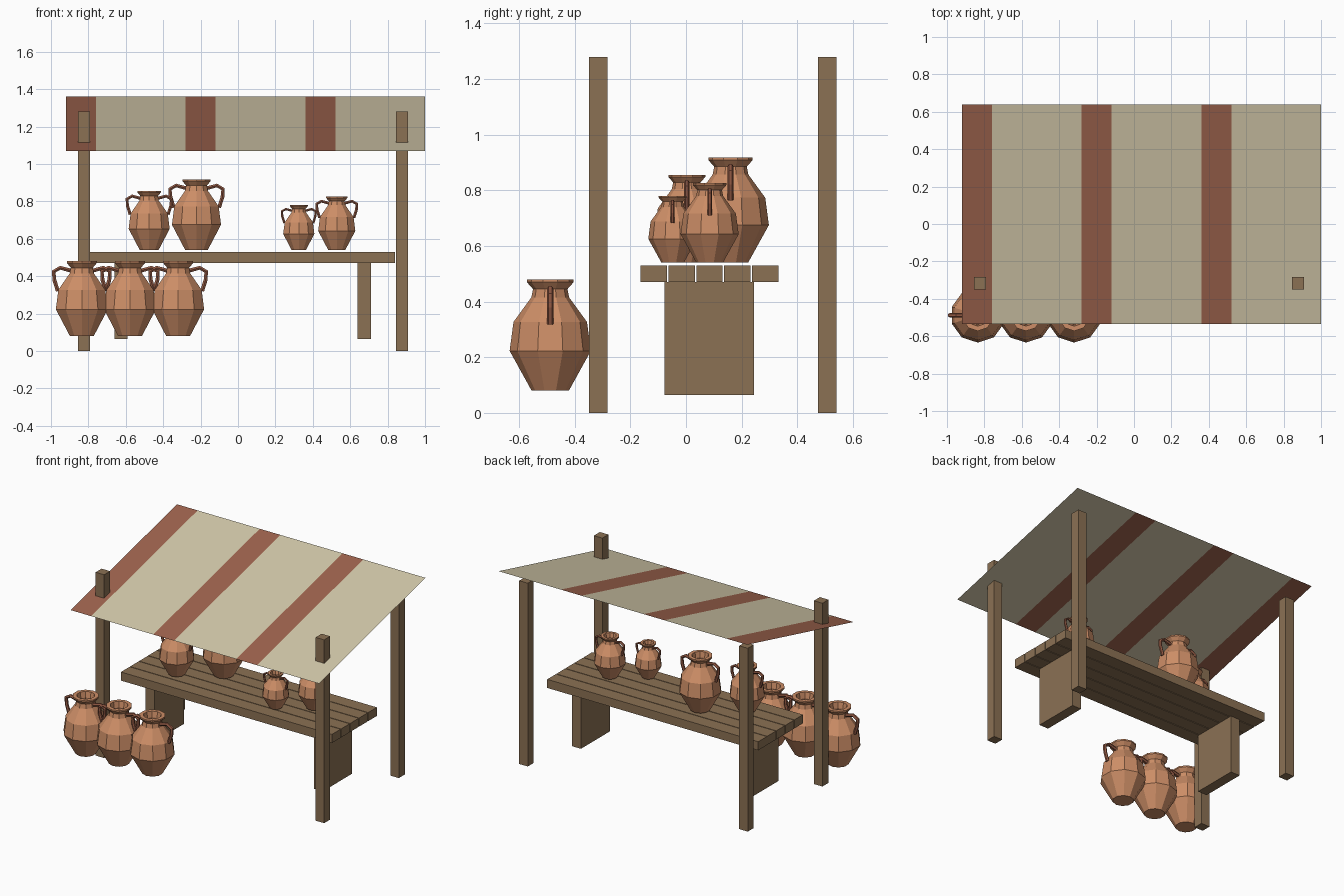
import bpy, bmesh
from math import sin, cos, tau

old = bpy.data.objects.get("Cube")
if old:
    bpy.data.objects.remove(old)


def material(name, rgb):
    m = bpy.data.materials.new(name)
    m.use_nodes = True
    m.diffuse_color = (*rgb, 1)
    bsdf = next(n for n in m.node_tree.nodes if n.type == 'BSDF_PRINCIPLED')
    bsdf.inputs["Base Color"].default_value = (*rgb, 1)
    return m


WOOD = material("brown wood", (0.26, 0.165, 0.088))
CREAM = material("cream cloth", (0.65, 0.58, 0.40))
RED = material("red brown cloth", (0.34, 0.125, 0.075))
CLAY = material("terracotta", (0.61, 0.27, 0.135))
DARK_CLAY = material("dark terracotta", (0.30, 0.105, 0.06))


def add_object(name, bm, *mats):
    me = bpy.data.meshes.new(name)
    bm.to_mesh(me)
    bm.free()
    for m in mats:
        me.materials.append(m)
    ob = bpy.data.objects.new(name, me)
    bpy.context.collection.objects.link(ob)
    return ob


def box(name, x, y, z, mat):
    """Box from (min, max) ranges."""
    bm = bmesh.new()
    bmesh.ops.create_cube(bm, size=1)
    for v in bm.verts:
        for i, (lo, hi) in enumerate((x, y, z)):
            v.co[i] = lo + (v.co[i] + 0.5) * (hi - lo)
    return add_object(name, bm, mat)


# Four corner posts
for side, x in (("right", -0.823), ("left", 0.877)):
    for end, y in (("front", -0.316), ("back", 0.508)):
        box(f"{end}_{side}_post", (x - 0.033, x + 0.033), (y - 0.033, y + 0.033), (0, 1.28), WOOD)

# Table: five planks on two slab legs
for i in range(5):
    y = -0.163 + 0.1 * i
    box(f"table_plank_{i + 1}", (-0.79, 0.84), (y, y + 0.095), (0.47, 0.53), WOOD)
for side, x in (("right", -0.625), ("left", 0.675)):
    box(f"table_leg_{side}", (x - 0.035, x + 0.035), (-0.077, 0.245), (0.065, 0.47), WOOD)

# Sloping striped awning: every fourth strip is red
bm = bmesh.new()
STRIPS = 12
rows = []
for i in range(STRIPS + 1):
    x = -0.92 + 0.16 * i
    rows.append((bm.verts.new((x, -0.535, 1.07)), bm.verts.new((x, 0.64, 1.36))))
for i, (a, b) in enumerate(zip(rows, rows[1:])):
    f = bm.faces.new((a[0], b[0], b[1], a[1]))
    f.material_index = 1 if i % 4 == 0 else 0
add_object("awning", bm, CREAM, RED)

# Jar outline (radius, height), from base centre up and over the rim to the inside
PROFILE = [(0.067, 0), (0.146, 0.143), (0.132, 0.247), (0.068, 0.335), (0.062, 0.365),
           (0.084, 0.39), (0.084, 0.4), (0.058, 0.4), (0.05, 0.36), (0.056, 0.335)]
HANDLE = [(0.06, 0.35), (0.115, 0.365), (0.15, 0.345), (0.147, 0.3), (0.128, 0.24)]
SIDES = 10


def jar(name, x, y, z, s):
    # Lathed body, with a corner facing front
    bm = bmesh.new()
    rings = [[bm.verts.new((r * sin(tau * k / SIDES), -r * cos(tau * k / SIDES), h))
              for k in range(SIDES)] for r, h in PROFILE]
    for lo, hi in zip(rings, rings[1:]):
        for k in range(SIDES):
            n = (k + 1) % SIDES
            bm.faces.new((lo[k], lo[n], hi[n], hi[k]))
    bm.faces.new(rings[0][::-1])
    bm.faces.new(rings[-1])
    body = add_object(name, bm, CLAY)
    body.location, body.scale = (x, y, z), (s, s, s)

    # Two bent handles
    for side, sign in (("right", -1), ("left", 1)):
        cu = bpy.data.curves.new(f"{name}_{side}_handle", 'CURVE')
        cu.dimensions = '3D'
        cu.bevel_depth = 0.012
        cu.bevel_resolution = 1
        cu.use_fill_caps = True
        sp = cu.splines.new('POLY')
        sp.points.add(len(HANDLE) - 1)
        sp.use_smooth = False
        for p, (hx, hz) in zip(sp.points, HANDLE):
            p.co = (sign * hx, 0, hz, 1)
        cu.materials.append(DARK_CLAY)
        ob = bpy.data.objects.new(cu.name, cu)
        bpy.context.collection.objects.link(ob)
        ob.location, ob.scale = (x, y, z), (s, s, s)


# Jars on the ground
for i in range(3):
    jar(f"ground_jar_{i + 1}", -0.835 + 0.2575 * i, -0.488, 0.08, 1)

# Jars on the table
for i, (x, y, s) in enumerate([(-0.475, 0.003, 0.79), (-0.222, 0.16, 0.945),
                               (0.325, -0.048, 0.6), (0.528, 0.085, 0.715)]):
    jar(f"table_jar_{i + 1}", x, y, 0.54, s)
